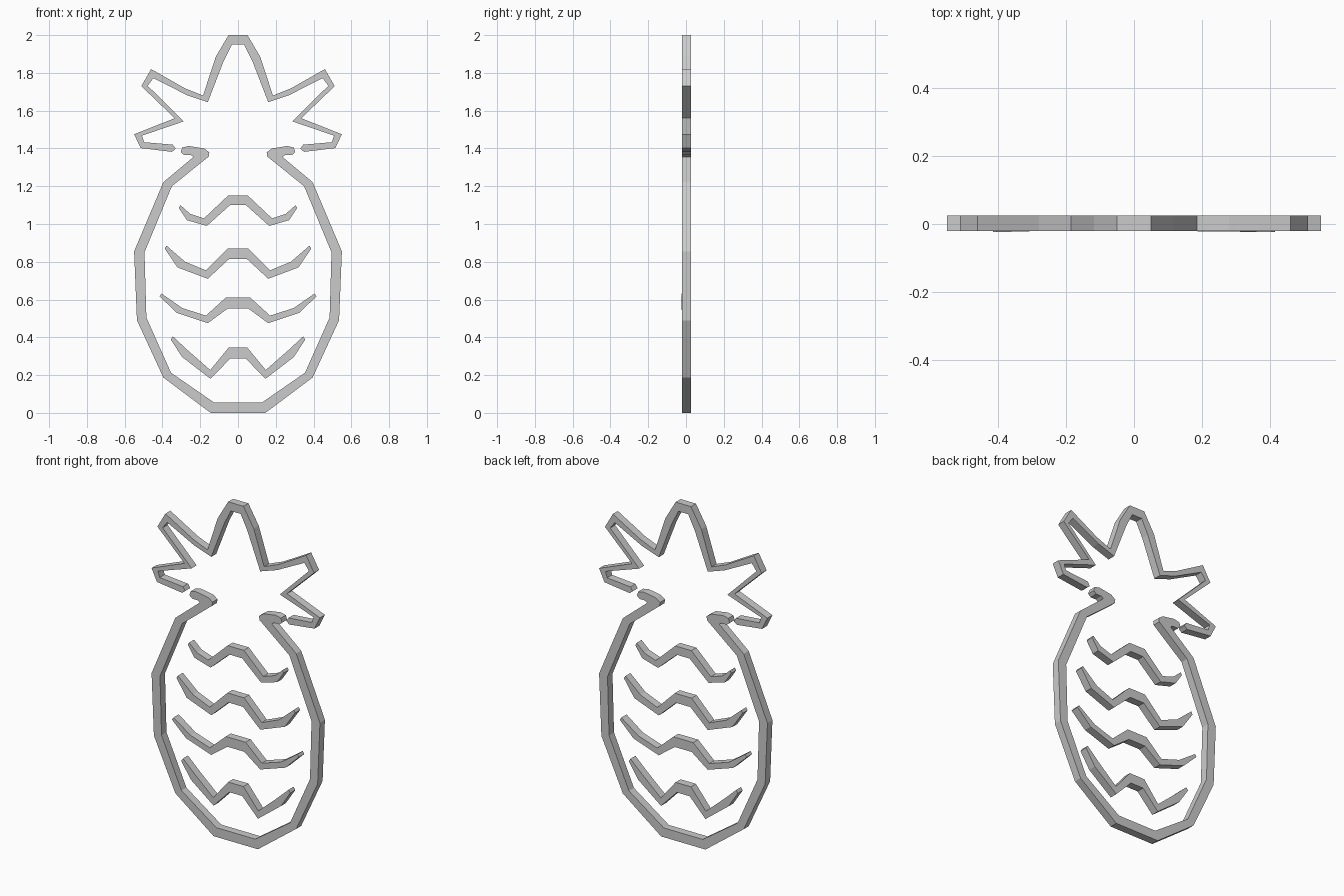
import bpy, bmesh

FRONT, BACK = -0.021, 0.0255


def strip(name, half, tip_dip=0.0):
    """Mirror a half profile (x, z) across x = 0 and extrude it in depth."""
    pts = half + [(-x, z) for x, z in reversed(half)]
    bm = bmesh.new()
    face = bm.faces.new([bm.verts.new((x, FRONT, z)) for x, z in pts])
    ext = bmesh.ops.extrude_face_region(bm, geom=[face], use_keep_orig=True)
    for g in ext["geom"]:
        if isinstance(g, bmesh.types.BMVert):
            g.co.y = BACK
    # slight forward bend at the tips
    for v in bm.verts:
        if v.co.y < 0 and abs(v.co.x) > 0.34:
            v.co.y -= tip_dip
    bmesh.ops.recalc_face_normals(bm, faces=bm.faces)
    mesh = bpy.data.meshes.new(name)
    bm.to_mesh(mesh)
    bm.free()
    ob = bpy.data.objects.new(name, mesh)
    bpy.context.collection.objects.link(ob)
    return ob


# Fruit outline: outer edge up, hooked neck end, inner edge down
strip("fruit_outline", [
    (-0.145, 0), (-0.395, 0.187), (-0.535, 0.49), (-0.55, 0.855),
    (-0.395, 1.222), (-0.235, 1.355), (-0.25, 1.365), (-0.285, 1.365),
    (-0.303, 1.38), (-0.295, 1.405), (-0.26, 1.413), (-0.18, 1.4),
    (-0.152, 1.38), (-0.155, 1.357), (-0.35, 1.2), (-0.495, 0.85),
    (-0.485, 0.505), (-0.355, 0.213), (-0.127, 0.055)])

# Leaf crown outline: outer edge down to rounded end, inner edge back up
strip("leaf_crown", [
    (-0.05, 2.0), (-0.118, 1.885), (-0.185, 1.68), (-0.28, 1.718),
    (-0.46, 1.82), (-0.512, 1.73), (-0.335, 1.56), (-0.55, 1.475),
    (-0.515, 1.402), (-0.35, 1.382), (-0.33, 1.398), (-0.345, 1.42),
    (-0.497, 1.433), (-0.508, 1.468), (-0.288, 1.543), (-0.478, 1.732),
    (-0.448, 1.772), (-0.27, 1.682), (-0.16, 1.645), (-0.075, 1.865),
    (-0.032, 1.95)])

# Four zigzag bands inside the fruit
strip("band_top", [
    (-0.053, 1.15), (-0.18, 1.03), (-0.255, 1.055), (-0.305, 1.1),
    (-0.313, 1.085), (-0.27, 1.02), (-0.165, 0.99), (-0.042, 1.1)])
strip("band_upper", [
    (-0.055, 0.87), (-0.17, 0.755), (-0.28, 0.8), (-0.378, 0.885),
    (-0.388, 0.87), (-0.32, 0.77), (-0.16, 0.71), (-0.047, 0.815)])
strip("band_lower", [
    (-0.065, 0.61), (-0.17, 0.515), (-0.295, 0.555), (-0.405, 0.632),
    (-0.415, 0.617), (-0.325, 0.53), (-0.16, 0.475), (-0.055, 0.552)],
    tip_dip=0.003)
strip("band_bottom", [
    (-0.05, 0.345), (-0.147, 0.227), (-0.27, 0.335), (-0.345, 0.405),
    (-0.356, 0.388), (-0.295, 0.295), (-0.145, 0.18), (-0.042, 0.287)])
